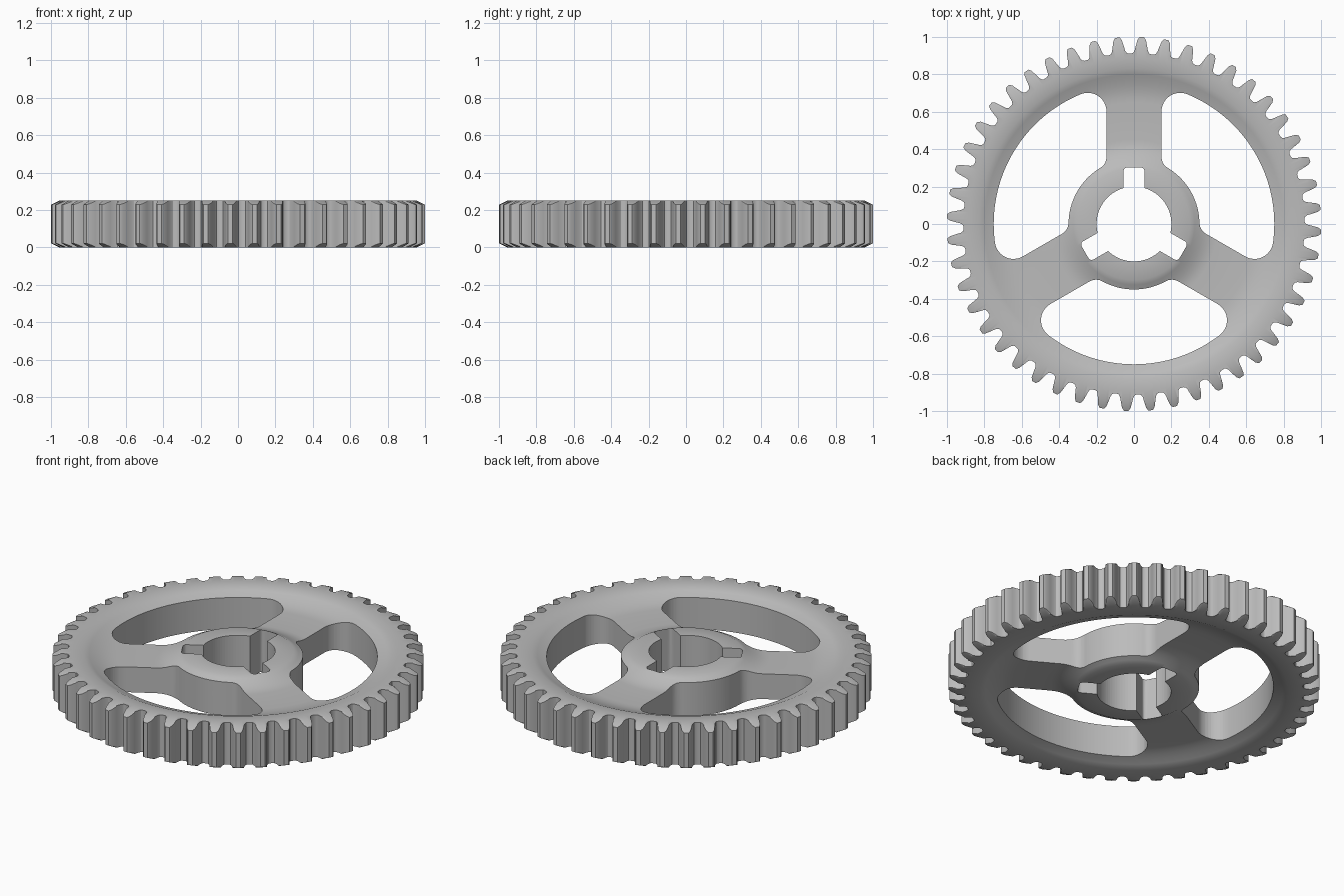
import bpy, bmesh, math
from math import sin, cos, pi, sqrt, atan2

cube = bpy.data.objects.get("Cube")
if cube:
    bpy.data.objects.remove(cube)

HEIGHT = 0.25
TEETH = 48
PHASE = pi / 2 - 0.042
TIP_START = 0.955
SPOKE_HALF, HUB_R, RIM_R = 0.147, 0.35, 0.75

steel = bpy.data.materials.new("plain grey")
steel.use_nodes = True
GREY = (0.5, 0.5, 0.5, 1)
steel.diffuse_color = GREY
steel.node_tree.nodes["Principled BSDF"].inputs["Base Color"].default_value = GREY


def make_object(name, bm):
    bmesh.ops.recalc_face_normals(bm, faces=bm.faces)
    mesh = bpy.data.meshes.new(name)
    bm.to_mesh(mesh)
    bm.free()
    mesh.materials.append(steel)
    obj = bpy.data.objects.new(name, mesh)
    bpy.context.collection.objects.link(obj)
    return obj


def arc(cx, cy, r, a0, a1, n):
    return [(cx + r * cos(a0 + (a1 - a0) * i / n),
             cy + r * sin(a0 + (a1 - a0) * i / n)) for i in range(n + 1)]


def turn(points, a):
    return [(x * cos(a) - y * sin(a), x * sin(a) + y * cos(a)) for x, y in points]


def prism(name, outline):
    """Tall cutter with the given outline."""
    bm = bmesh.new()
    face = bm.faces.new([bm.verts.new((x, y, -0.1)) for x, y in outline])
    top = bmesh.ops.extrude_face_region(bm, geom=[face])["geom"]
    verts = [g for g in top if isinstance(g, bmesh.types.BMVert)]
    bmesh.ops.translate(bm, verts=verts, vec=(0, 0, HEIGHT + 0.2))
    obj = make_object(name, bm)
    obj.hide_render = True
    return obj


# Tooth outline over one pitch: angle offset and radius
half_tooth = [(0.055, 0.912), (0.046, 0.916), (0.038, 0.928),
              (0.031, TIP_START), (0.023, 0.985), (0.012, 1.0)]
tooth = [(-a, r) for a, r in half_tooth] + half_tooth[::-1]
rim = [(PHASE + 2 * pi * k / TEETH + a, r) for k in range(TEETH) for a, r in tooth]


# Dished face between the raised hub and the raised rim
def dish(r):
    t = min((r - 0.3) / 0.15, (0.83 - r) / 0.18, 1)
    return 0.05 * sin(max(t, 0) * pi / 2)


radii = [0.1, 0.3] + [0.3 + 0.025 * i for i in range(1, 7)] + [0.55, 0.65]
radii += [0.65 + 0.03 * i for i in range(1, 7)] + [0.89]

bm = bmesh.new()
rings = []
for side in (1, -1):
    def level(drop):
        return HEIGHT / 2 + side * (HEIGHT / 2 - drop)
    half = [[bm.verts.new((r * cos(a), r * sin(a), level(dish(r)))) for a, _ in rim]
            for r in radii]
    half.append([bm.verts.new((min(r, TIP_START) * cos(a), min(r, TIP_START) * sin(a),
                               level(0))) for a, r in rim])
    # chamfered tooth tips
    half.append([bm.verts.new((r * cos(a), r * sin(a),
                               level(0.004 + 0.4 * max(0, r - TIP_START))))
                 for a, r in rim])
    rings += half if side == 1 else half[::-1]
count = len(rim)
for lower, upper in zip(rings, rings[1:] + rings[:1]):
    for i in range(count):
        j = (i + 1) % count
        bm.faces.new((lower[i], lower[j], upper[j], upper[i]))
gear = make_object("gear_wheel", bm)

# Rounded opening between two spokes: half an outline, then its mirror image
RO, RI = 0.1, 0.07
ox, ix = SPOKE_HALF + RO, SPOKE_HALF + RI
oy = sqrt((RIM_R - RO) ** 2 - ox ** 2)
iy = sqrt((HUB_R + RI) ** 2 - ix ** 2)
oa, ia = atan2(oy, ox), atan2(iy, ix)
half = arc(0, 0, RIM_R, pi / 6, oa, 24)
half += arc(ox, oy, RO, oa, pi, 12)[1:]
half += arc(ix, iy, RI, pi, pi + ia, 8)
half += arc(0, 0, HUB_R, ia, pi / 6, 12)[1:]
level_half = turn(half, -pi / 6)
opening = level_half + [(x, -y) for x, y in level_half[-2:0:-1]]
cutters = [prism("spoke_opening_cutter", turn(opening, pi / 6 + k * 2 * pi / 3))
           for k in range(3)]

# Bore with three rounded keyways
BORE, KEY, KEY_END, ROUND = 0.2, 0.056, 0.302, 0.02
start = math.asin(KEY / BORE)
key = arc(KEY_END - ROUND, -KEY + ROUND, ROUND, -pi / 2, 0, 4)
key += arc(KEY_END - ROUND, KEY - ROUND, ROUND, 0, pi / 2, 4)
third = key + arc(0, 0, BORE, start, 2 * pi / 3 - start, 20)
bore = [p for k in range(3) for p in turn(third, pi / 2 + k * 2 * pi / 3)]
cutters.append(prism("bore_cutter", bore))

# Cut the openings
bpy.context.view_layer.objects.active = gear
for cutter in cutters:
    cut = gear.modifiers.new("cut", "BOOLEAN")
    cut.operation = "DIFFERENCE"
    cut.solver = "EXACT"
    cut.object = cutter
    bpy.ops.object.modifier_apply(modifier=cut.name)
    bpy.data.objects.remove(cutter)

bpy.ops.object.select_all(action="DESELECT")
gear.select_set(True)
bpy.ops.object.shade_smooth_by_angle(angle=math.radians(30))
